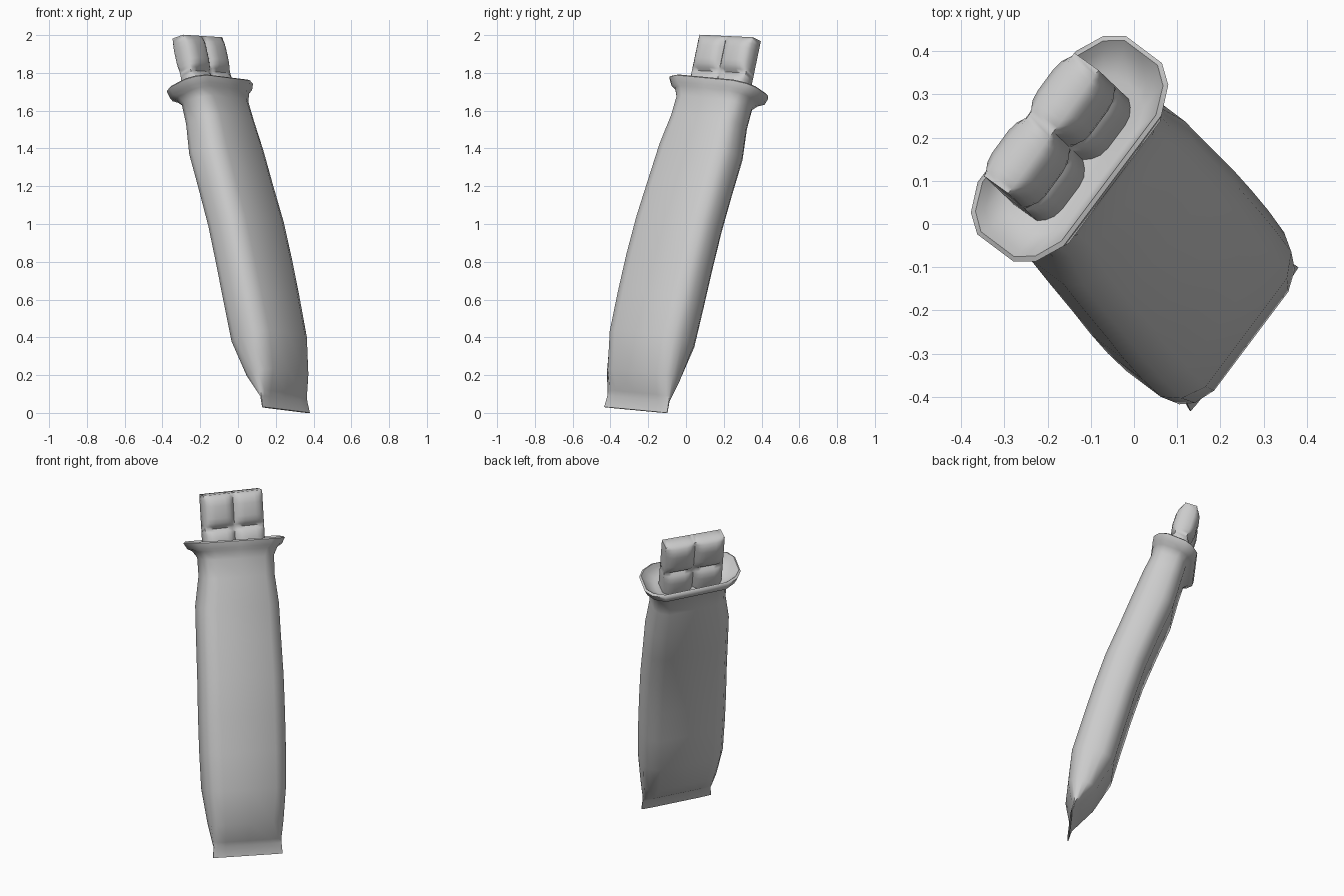
import bpy, bmesh, math
from mathutils import Vector, Matrix

if "Cube" in bpy.data.objects:
    bpy.data.objects.remove(bpy.data.objects["Cube"])

U = Vector((0.6, 0.8, -0.075))    # across the width
UH, VH = Vector((0.6, 0.8, 0)), Vector((0.8, -0.6, 0))   # level width and thickness

grey = bpy.data.materials.new("light_grey")
grey.diffuse_color = (0.6, 0.6, 0.6, 1)
grey.use_nodes = True
grey.node_tree.nodes["Principled BSDF"].inputs["Base Color"].default_value = grey.diffuse_color


def finish(name, bm, angle):
    bmesh.ops.recalc_face_normals(bm, faces=bm.faces)
    me = bpy.data.meshes.new(name)
    bm.to_mesh(me)
    bm.free()
    ob = bpy.data.objects.new(name, me)
    bpy.context.collection.objects.link(ob)
    me.materials.append(grey)
    bpy.ops.object.select_all(action='DESELECT')
    ob.select_set(True)
    bpy.context.view_layer.objects.active = ob
    bpy.ops.object.shade_smooth_by_angle(angle=math.radians(angle))
    return ob


# Wrapper cross-section: a flat, chamfered oval
quarter = [(1, 0), (1, 0.42), (0.89, 0.76), (0.66, 1)]
half = quarter + [(0, 1.0)] + [(-a, b) for a, b in reversed(quarter)]
section = half + [(a, -b) for a, b in reversed(half[1:-1])]

# Wrapper stations: height, width offset, thickness offset, half width, half thickness
outer = [
    (0.015, -0.057, 0.363, 0.208, 0.005), (0.075, -0.053, 0.345, 0.203, 0.008),  # seal
    (0.10, -0.054, 0.335, 0.204, 0.026), (0.20, -0.051, 0.302, 0.217, 0.078),
    (0.39, -0.042, 0.240, 0.238, 0.119), (0.60, -0.029, 0.180, 0.244, 0.117),    # pouch
    (0.80, -0.016, 0.121, 0.245, 0.116), (1.00, -0.001, 0.056, 0.243, 0.115),
    (1.20, 0.014, -0.024, 0.239, 0.114), (1.38, 0.029, -0.097, 0.235, 0.116),
    (1.54, 0.043, -0.150, 0.213, 0.107), (1.64, 0.050, -0.187, 0.217, 0.099),    # neck
]
rim = [
    (1.675, 0.052, -0.205, 0.240, 0.108), (1.688, 0.053, -0.216, 0.268, 0.122),  # flare
    (1.722, 0.053, -0.224, 0.287, 0.124), (1.730, 0.053, -0.225, 0.277, 0.114),  # lip
    (1.710, 0.053, -0.218, 0.258, 0.104), (1.675, 0.051, -0.205, 0.205, 0.080),  # mouth
]
bm = bmesh.new()
rings = []
for group, tilt in ((outer, 0.3), (rim, 0.42)):
    for z, u, v, w, t in group:
        c = UH * (u - 0.003) + VH * v + Vector((0, 0, z))
        vt = VH + Vector((0, 0, tilt))
        rings.append([bm.verts.new(c + U * (a * w) + vt * (b * t)) for a, b in section])
n = len(section)
for r0, r1 in zip(rings, rings[1:]):
    for i in range(n):
        j = (i + 1) % n
        bm.faces.new((r0[i], r0[j], r1[j], r1[i]))
bm.faces.new(rings[0])
bm.faces.new(rings[-1])
finish("wrapper", bm, 60)

# Bar: one slab with straight sides and pillow squares, grooved front and back
axis = (UH * 0.035 - VH * 0.30 + Vector((0, 0, 1))).normalized()
across = (U - axis * U.dot(axis)).normalized()
depth = axis.cross(across)
top = UH * 0.058 - VH * 0.312 + Vector((0, 0, 1.985))
frame = Matrix.Translation(top) @ Matrix((across, depth, axis)).transposed().to_4x4()

CELL, ROW, ROWS = 0.177, 0.197, 2
steps = [(0, 0.0), (0.08, 0.5), (0.18, 0.85), (0.32, 1.0),
         (0.68, 1.0), (0.82, 0.85), (0.92, 0.5)]


def coords(cells, length):
    line = [((c + s) * length, h) for c in range(cells) for s, h in steps]
    return line + [(cells * length, 0.0)]


xs, zs = coords(2, CELL), coords(ROWS, ROW)
bm = bmesh.new()
sheets = []
for side in (-1, 1):
    sheets.append([[bm.verts.new(frame @ Vector((
        x - CELL, side * (0.036 + 0.033 * hx * hz), -z)))
        for x, hx in xs] for z, hz in zs])
for g in sheets:
    for r0, r1 in zip(g, g[1:]):
        for i in range(len(xs) - 1):
            bm.faces.new((r0[i], r0[i + 1], r1[i + 1], r1[i]))
# Side walls join the front and back sheets
front, back = sheets
borders = [(front[0], back[0]), (front[-1], back[-1])]
borders += [([r[k] for r in front], [r[k] for r in back]) for k in (0, -1)]
for a, b in borders:
    for i in range(len(a) - 1):
        bm.faces.new((a[i], a[i + 1], b[i + 1], b[i]))
bmesh.ops.remove_doubles(bm, verts=bm.verts[:], dist=0.0001)
finish("chocolate_bar", bm, 70)
